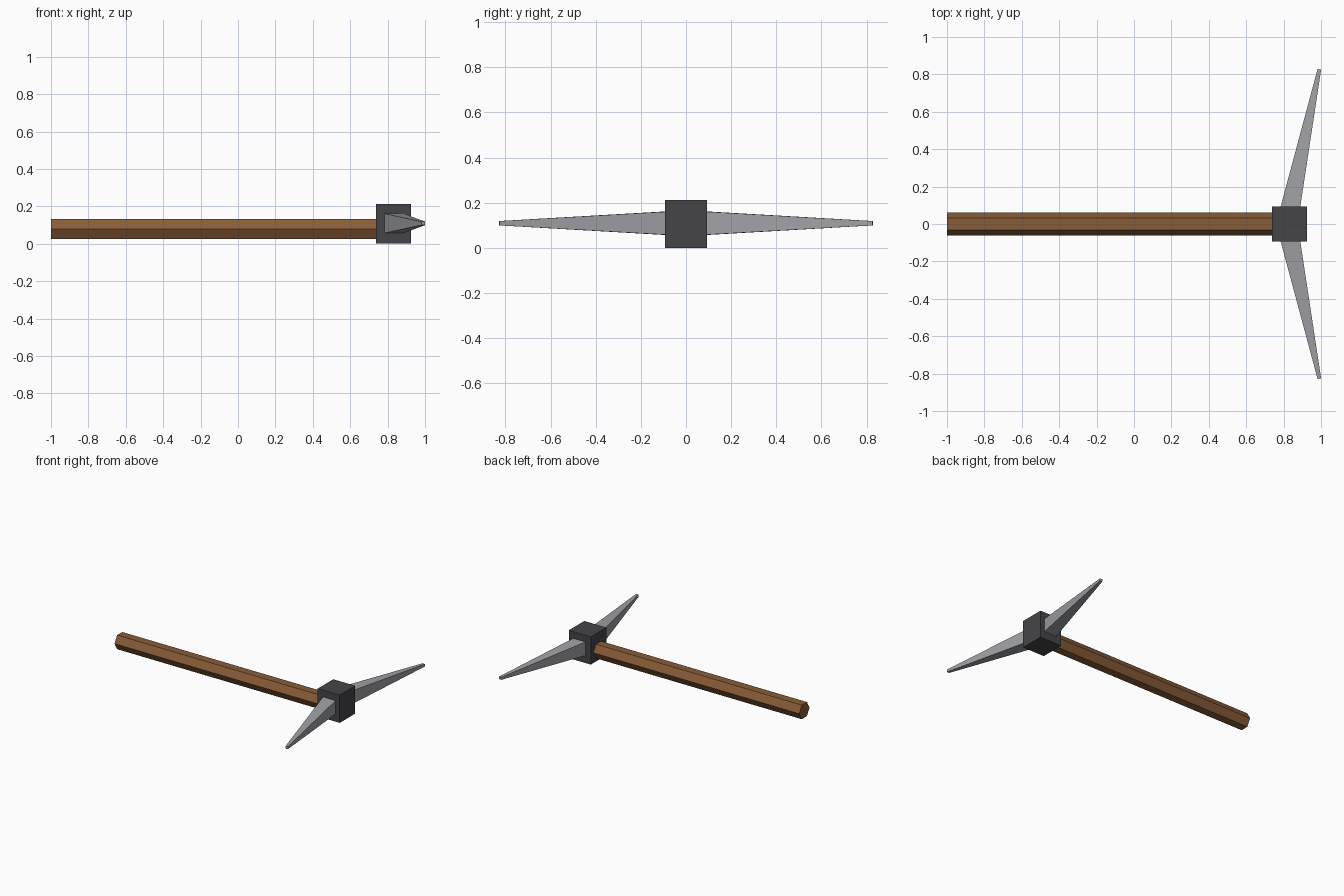
import bpy
import bmesh
from math import radians, atan2, hypot
from mathutils import Matrix, Vector

cube = bpy.data.objects.get("Cube")
if cube:
    bpy.data.objects.remove(cube, do_unlink=True)


def material(name, rgb):
    mat = bpy.data.materials.new(name)
    mat.use_nodes = True
    mat.diffuse_color = (*rgb, 1)
    mat.node_tree.nodes["Principled BSDF"].inputs["Base Color"].default_value = (*rgb, 1)
    return mat


def add_object(name, bm, mat):
    mesh = bpy.data.meshes.new(name)
    bmesh.ops.recalc_face_normals(bm, faces=bm.faces)
    bm.to_mesh(mesh)
    bm.free()
    mesh.materials.append(mat)
    obj = bpy.data.objects.new(name, mesh)
    bpy.context.collection.objects.link(obj)
    return obj


def tapered_prism(name, start, end, r1, r2, sides, spin, mat):
    """Flat-sided prism running from start to end, spun about its own axis."""
    start, end = Vector(start), Vector(end)
    axis = (end - start).normalized()
    up = Vector((0, 0, 1))
    frame = Matrix((up, axis.cross(up), axis)).transposed().to_4x4()
    place = (Matrix.Translation((start + end) / 2) @ frame
             @ Matrix.Rotation(radians(spin), 4, "Z"))
    bm = bmesh.new()
    bmesh.ops.create_cone(bm, cap_ends=True, segments=sides, radius1=r1,
                          radius2=r2, depth=(end - start).length, matrix=place)
    return add_object(name, bm, mat)


wood = material("brown wood", (0.25, 0.108, 0.04))
iron = material("dark iron", (0.06, 0.06, 0.066))
steel = material("grey steel", (0.35, 0.355, 0.38))

# Hexagonal handle with a ridge on top
tapered_prism("handle", (-1, 0, 0.078), (0.78, 0, 0.078), 0.062, 0.062, 6, 0, wood)

# Square head block
bm = bmesh.new()
bmesh.ops.create_cube(bm, size=1, matrix=Matrix.Translation((0.832, 0, 0.106))
                      @ Matrix.Diagonal((0.186, 0.187, 0.212, 1)))
add_object("head_block", bm, iron)

# Square tapering spikes, swept forward on both sides
for side, name in ((1, "back_spike"), (-1, "front_spike")):
    tapered_prism(name, (0.824, side * 0.03, 0.109), (0.991, side * 0.827, 0.109),
                  0.078, 0.0135, 4, 45, steel)
